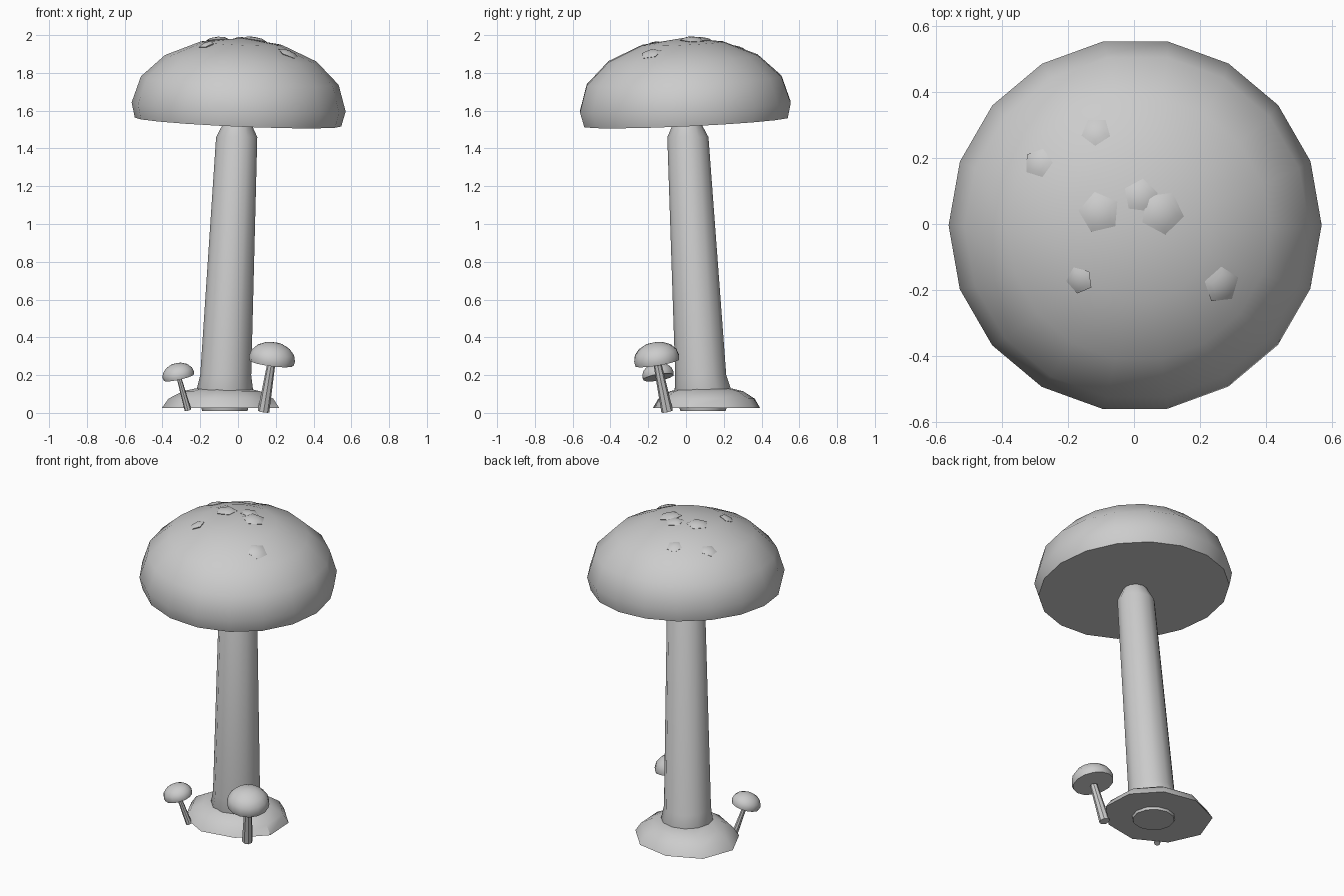
import bpy, bmesh, math, random
from mathutils import Vector
from mathutils.bvhtree import BVHTree

default = bpy.data.objects.get("Cube")
if default:
    bpy.data.objects.remove(default, do_unlink=True)

random.seed(4)
GREY = (0.604, 0.604, 0.604, 1)
grey = bpy.data.materials.new("plain grey")
grey.use_nodes = True
grey.diffuse_color = GREY
grey.node_tree.nodes["Principled BSDF"].inputs["Base Color"].default_value = GREY


def loft(name, rings, sides, turn=0.0, jitter=0.0, smooth=40):
    """Skin rings of (centre, radius_x, radius_y, axis) and close both ends."""
    bm = bmesh.new()
    wobble = [1 + random.uniform(-jitter, jitter) for _ in range(sides)]
    loops = []
    for centre, rx, ry, axis in rings:
        spin = Vector((0, 0, 1)).rotation_difference(Vector(axis))
        count = sides if rx > 0 else 1
        loop = []
        for i in range(count):
            a = turn + math.tau * i / sides
            p = Vector((rx * math.cos(a), ry * math.sin(a), 0)) * wobble[i]
            loop.append(bm.verts.new(Vector(centre) + spin @ p))
        loops.append(loop)
    for low, high in zip(loops, loops[1:]):
        for i in range(sides):
            j = (i + 1) % sides
            if len(high) == 1:
                bm.faces.new((low[i], low[j], high[0]))
            else:
                bm.faces.new((low[i], low[j], high[j], high[i]))
    bm.faces.new(loops[0][::-1])
    if len(loops[-1]) > 1:
        bm.faces.new(loops[-1])
    bmesh.ops.recalc_face_normals(bm, faces=bm.faces)
    mesh = bpy.data.meshes.new(name)
    bm.to_mesh(mesh)
    bm.free()
    mesh.materials.append(grey)
    obj = bpy.data.objects.new(name, mesh)
    bpy.context.collection.objects.link(obj)
    bpy.ops.object.select_all(action="DESELECT")
    obj.select_set(True)
    bpy.context.view_layer.objects.active = obj
    bpy.ops.object.shade_smooth_by_angle(angle=math.radians(smooth))
    return obj


def lathe(name, profile, sides, origin, axis, **options):
    """Turn a (radius, height) profile around a tilted axis."""
    up = Vector(axis).normalized()
    rings = [(Vector(origin) + up * h, r, r, up) for r, h in profile]
    return loft(name, rings, sides, **options)


def dome(radius, lip, rise):
    """Half-ellipse profile over a slightly tucked-in lip."""
    steps = [math.radians(a) for a in (0, 22.5, 45, 67.5)]
    curve = [(radius * math.cos(a), lip + rise * math.sin(a)) for a in steps]
    return [(radius * 0.965, 0)] + curve + [(0, lip + rise)]


# Main cap, leaning slightly
cap = lathe("main_cap", dome(0.567, 0.08, 0.365), 18, (0, 0, 1.54), (0.043, -0.045, 1))

# Raised spots following the cap surface
surface = BVHTree.FromPolygons([v.co for v in cap.data.vertices],
                               [p.vertices[:] for p in cap.data.polygons])
spots = [(-0.29, 0.185, 0.046), (-0.115, 0.28, 0.046), (-0.105, 0.035, 0.064),
         (0.02, 0.085, 0.053), (0.085, 0.035, 0.068), (-0.165, -0.17, 0.043),
         (0.265, -0.185, 0.058)]
for n, (x, y, r) in enumerate(spots):
    hit, normal, _, _ = surface.ray_cast(Vector((x, y, 3)), Vector((0, 0, -1)))
    lathe(f"cap_spot_{n + 1}", [(r * 0.7, -0.02), (r, 0.002), (r * 0.65, r * 0.2), (0, r * 0.27)],
          5, hit, normal, turn=n * 0.9, smooth=60)

# Main stem, wide at the foot and leaning
flat = (0, 0, 1)
stem = [(-0.07, 0.09, 0.01, 0.12), (-0.07, 0.09, 0.12, 0.15), (-0.065, 0.078, 0.2, 0.135),
        (-0.007, 0.01, 1.46, 0.109), (-0.004, 0.006, 1.54, 0.07)]
loft("main_stem", [((x, y, z), r, r, flat) for x, y, z, r in stem], 12)

# Lumpy ground mound around the foot
mound = [(0.025, 0.32, 0.295), (0.075, 0.285, 0.265), (0.115, 0.21, 0.2), (0.13, 0.14, 0.135)]
loft("ground_mound", [((-0.08, 0.11, z), rx, ry, flat) for z, rx, ry in mound],
     9, turn=math.pi / 9, jitter=0.05)

# Small mushrooms: foot, neck, cap radius, stem radius
small = [("left", (0.135, -0.1, 0.008), (0.177, -0.152, 0.265), 0.123, 0.031),
         ("right", (-0.265, -0.11, 0.015), (-0.313, -0.146, 0.188), 0.085, 0.018)]
for side, foot, neck, r, thick in small:
    axis = Vector(neck) - Vector(foot)
    lathe(f"small_stem_{side}", [(thick, 0), (thick * 0.7, axis.length * 0.95)], 8, foot, axis)
    lean = Vector((axis.x * 0.8, axis.y * 0.8, axis.z))
    lathe(f"small_cap_{side}", dome(r, r * 0.18, r * 0.72), 14, neck, lean)
